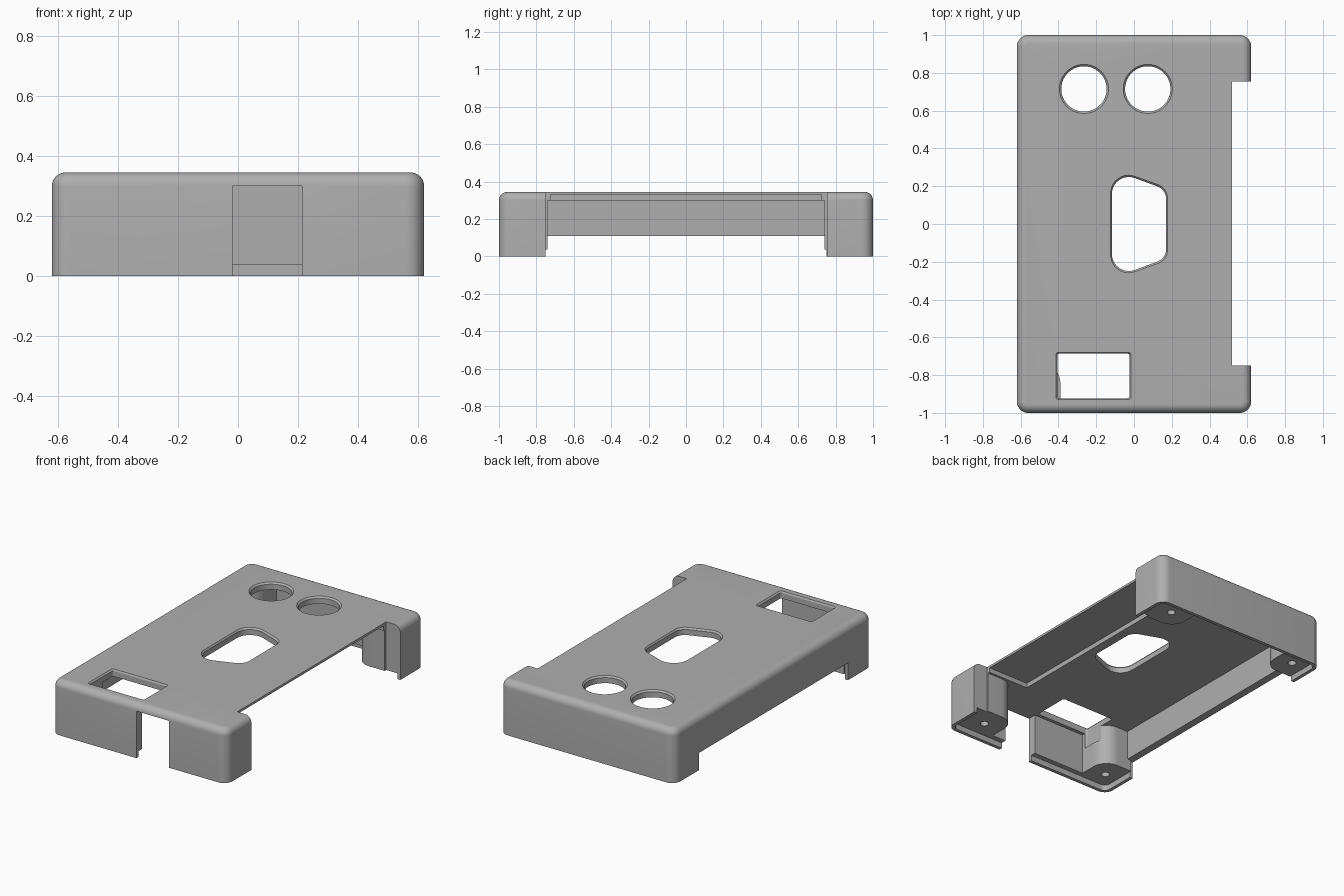
import bpy, bmesh
from math import sin, cos, pi
from mathutils import Vector

default = bpy.data.objects.get("Cube")
if default:
    bpy.data.objects.remove(default, do_unlink=True)

W, L, H = 0.62, 1.0, 0.345      # half width, half length, height
ROOF, LEDGE = 0.30, 0.037       # underside of roof, height of inner ledge

grey = bpy.data.materials.new("Light grey plastic")
grey.use_nodes = True
grey.diffuse_color = (0.43, 0.43, 0.43, 1)
grey.node_tree.nodes["Principled BSDF"].inputs["Base Color"].default_value = grey.diffuse_color


def rounded(corners, segs=10):
    """Outline from (x, y, radius) corners, each rounded by an arc."""
    out = []
    for i, (x, y, r) in enumerate(corners):
        p = Vector((x, y))
        a = (Vector(corners[i - 1][:2]) - p).normalized()
        b = (Vector(corners[(i + 1) % len(corners)][:2]) - p).normalized()
        if r == 0:
            out.append(p)
            continue
        half = a.angle(b) / 2
        centre = p + (a + b).normalized() * (r / sin(half))
        start = p + a * (r * cos(half) / sin(half)) - centre
        end = p + b * (r * cos(half) / sin(half)) - centre
        sweep = start.angle(end)
        for k in range(segs + 1):
            t = k / segs
            out.append(centre + (start * sin((1 - t) * sweep) + end * sin(t * sweep)) / sin(sweep))
    return out


def rect(x0, x1, y0, y1, r):
    return rounded([(x0, y0, r), (x1, y0, r), (x1, y1, r), (x0, y1, r)])


def circle(x, y, r, n=64):
    return [Vector((x + r * cos(2 * pi * i / n), y + r * sin(2 * pi * i / n))) for i in range(n)]


def loft(name, rings):
    """Closed solid through (outline, z) rings."""
    bm = bmesh.new()
    loops = [[bm.verts.new((p.x, p.y, z)) for p in outline] for outline, z in rings]
    for a, b in zip(loops, loops[1:]):
        for i in range(len(a)):
            j = (i + 1) % len(a)
            bm.faces.new((a[i], a[j], b[j], b[i]))
    bm.faces.new(loops[0][::-1])
    bm.faces.new(loops[-1])
    bmesh.ops.recalc_face_normals(bm, faces=bm.faces)
    mesh = bpy.data.meshes.new(name)
    bm.to_mesh(mesh)
    bm.free()
    mesh.materials.append(grey)
    ob = bpy.data.objects.new(name, mesh)
    bpy.context.collection.objects.link(ob)
    return ob


cutters = []


def cut(name, outline, z0, z1):
    cutters.append(loft(name, [(outline, z0), (outline, z1)]))


def cut_box(name, x0, x1, y0, y1, z0, z1):
    cut(name, rect(x0, x1, y0, y1, 0), z0, z1)


def cut_opening(name, outline):
    """Through opening in the roof with a softened upper edge."""
    mid = sum(outline, Vector((0, 0))) / len(outline)
    wide = [p + (p - mid).normalized() * 0.01 for p in outline]
    cutters.append(loft(name, [(outline, 0.2), (outline, H - 0.01), (wide, H), (wide, H + 0.1)]))


# Outer body with rounded corners and top edge
f = 0.045
rings = [(rect(-W, W, -L, L, 0.06), 0)]
for k in range(9):
    a = k / 8 * pi / 2
    d = f * (1 - cos(a))
    rings.append((rect(-W + d, W - d, -L + d, L - d, 0.06 - d), H - f + f * sin(a)))
case = loft("case_shell", rings)

# Cavity leaving a screw column in every corner
xl, xr, yi, yb = -0.39, 0.31, 0.945, 0.74
cavity = rounded([
    (xl, -yi, 0), (xr, -yi, 0), (xr, -yb, 0.1), (0.7, -yb, 0), (0.7, yb, 0), (xr, yb, 0.1),
    (xr, yi, 0), (xl, yi, 0), (xl, yb, 0.1), (-0.57, yb, 0), (-0.57, -yb, 0), (xl, -yb, 0.1)])
cut("cavity_cutter", cavity, -0.1, ROOF)

# Step inside the bottom rim
t = 0.022
cut("ledge_cutter", rect(-W + t, W - t, -L + t, L - t, 0.04), -0.1, LEDGE)

# Recess under the open side of the roof
cut_box("roof_recess_cutter", 0.23, 0.7, -0.725, 0.725, 0.2, 0.33)

# Side openings and front slot
cut_box("open_side_cutter", 0.52, 0.8, -0.75, 0.755, -0.1, H + 0.1)
cut_box("low_side_cutter", -0.8, -W + t, -0.752, 0.752, -0.1, 0.11)
cut_box("low_side_inner_cutter", -0.7, -0.5, -yb, yb, -0.1, 0.11)
cut_box("front_slot_cutter", -0.018, 0.213, -1.1, -0.9, -0.1, ROOF)

# Screw holes
for x in (-0.505, 0.44):
    for y in (-0.87, 0.87):
        cut("screw_hole_cutter", circle(x, y, 0.025, 24), -0.1, 0.2)

# Roof openings
for x in (-0.265, 0.073):
    cut_opening("round_opening_cutter", circle(x, 0.715, 0.12))
cut_opening("window_cutter", rect(-0.405, -0.025, -0.923, -0.685, 0.012))
cut_opening("centre_opening_cutter", rounded([
    (-0.117, -0.288, 0.09), (0.17, -0.182, 0.07), (0.17, 0.182, 0.07), (-0.117, 0.288, 0.09)]))

# Cut everything out and drop the cutters
for c in cutters:
    m = case.modifiers.new(c.name, "BOOLEAN")
    m.operation, m.solver, m.object = "DIFFERENCE", "EXACT", c
    c.hide_render = True
bpy.context.view_layer.update()
result = bpy.data.meshes.new_from_object(case.evaluated_get(bpy.context.evaluated_depsgraph_get()))
case.modifiers.clear()
case.data = result
result.name = "case_shell"
for c in cutters:
    bpy.data.objects.remove(c, do_unlink=True)

bpy.ops.object.select_all(action="DESELECT")
case.select_set(True)
bpy.context.view_layer.objects.active = case
bpy.ops.object.shade_smooth_by_angle(angle=0.5)
